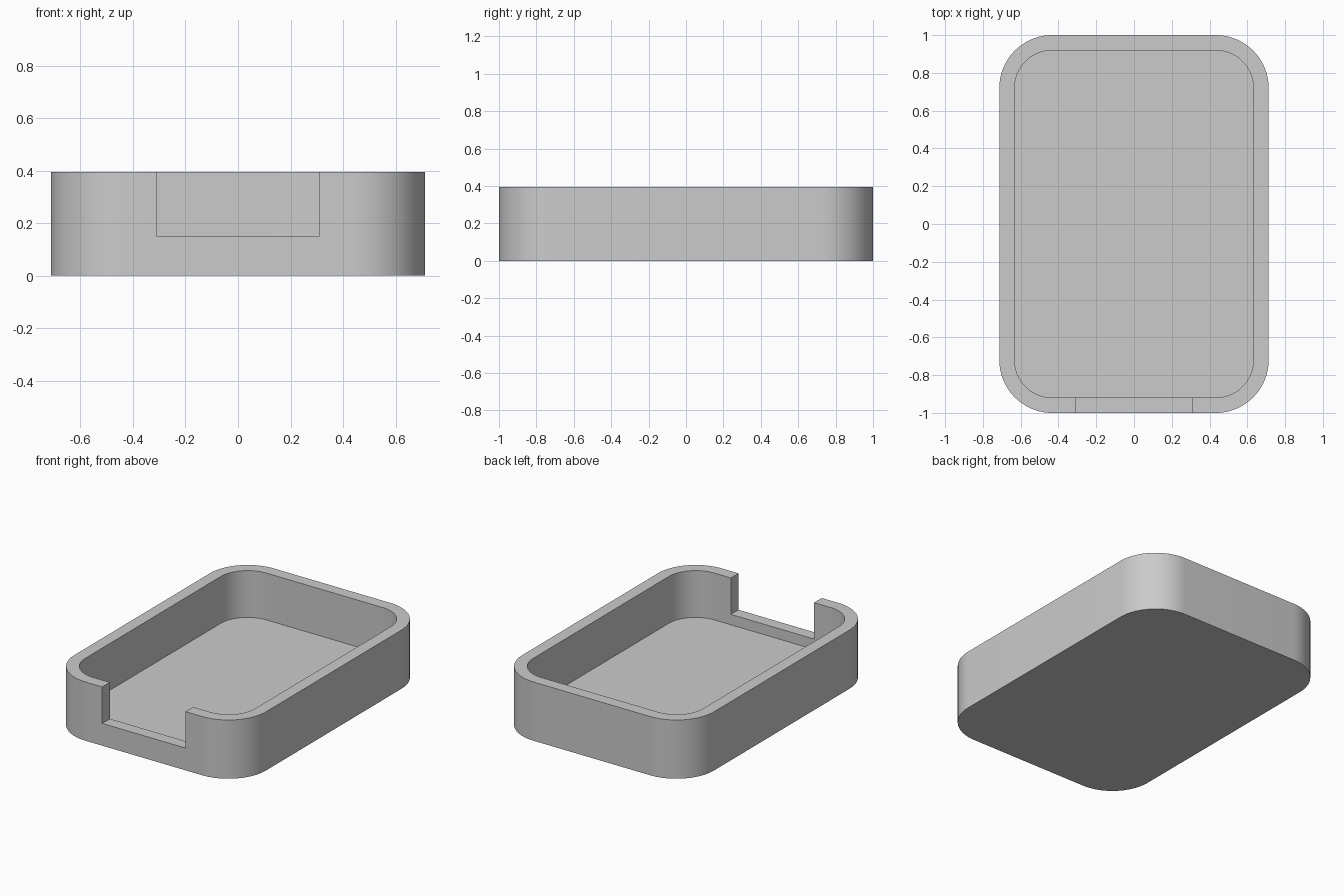
import bpy
import bmesh
from math import sin, cos, pi

old = bpy.data.objects.get("Cube")
if old:
    bpy.data.objects.remove(old, do_unlink=True)

HX, HY, HEIGHT = 0.713, 1.0, 0.395      # outer half sizes and height
WALL, RADIUS, FLOOR = 0.081, 0.28, 0.08
NOTCH_X, NOTCH_Z = 0.31, 0.15
STEPS = 24

grey = bpy.data.materials.new("plain grey")
grey.use_nodes = True
colour = (0.6, 0.6, 0.6, 1)
grey.diffuse_color = colour
grey.node_tree.nodes["Principled BSDF"].inputs["Base Color"].default_value = colour


def rounded_outline(inset):
    """Rounded rectangle, counter-clockwise, shrunk by the inset."""
    r = RADIUS - inset
    points = []
    for quarter, (sx, sy) in enumerate([(1, 1), (-1, 1), (-1, -1), (1, -1)]):
        for i in range(STEPS + 1):
            a = (quarter + i / STEPS) * pi / 2
            points.append((sx * (HX - RADIUS) + r * cos(a),
                           sy * (HY - RADIUS) + r * sin(a)))
    return points


def ring(bm, inset, z):
    return [bm.verts.new((x, y, z)) for x, y in rounded_outline(inset)]


def bridge(bm, a, b):
    for i in range(len(a)):
        j = (i + 1) % len(a)
        bm.faces.new((a[i], a[j], b[j], b[i]))


# Open tray: base, outer wall, rim, inner wall and floor
bm = bmesh.new()
rings = [ring(bm, 0, 0), ring(bm, 0, HEIGHT),
         ring(bm, WALL, HEIGHT), ring(bm, WALL, FLOOR)]
for lower, upper in zip(rings, rings[1:]):
    bridge(bm, lower, upper)
bm.faces.new(rings[0][::-1])
bm.faces.new(rings[-1])
mesh = bpy.data.meshes.new("tray")
bm.to_mesh(mesh)
bm.free()
mesh.materials.append(grey)
tray = bpy.data.objects.new("tray", mesh)
bpy.context.collection.objects.link(tray)

# Opening cut through the front wall
bpy.ops.mesh.primitive_cube_add(size=1, location=(0, -HY + WALL / 2, NOTCH_Z + 0.25))
cutter = bpy.context.object
cutter.name = "notch_cutter"
cutter.scale = (2 * NOTCH_X, WALL * 2, 0.5)
cutter.data.materials.append(grey)
cutter.hide_render = True

notch = tray.modifiers.new("front notch", 'BOOLEAN')
notch.operation = 'DIFFERENCE'
notch.solver = 'EXACT'
notch.object = cutter

bpy.ops.object.select_all(action='DESELECT')
tray.select_set(True)
bpy.context.view_layer.objects.active = tray
bpy.ops.object.modifier_apply(modifier=notch.name)
bpy.data.objects.remove(cutter, do_unlink=True)
bpy.ops.object.shade_smooth_by_angle()
